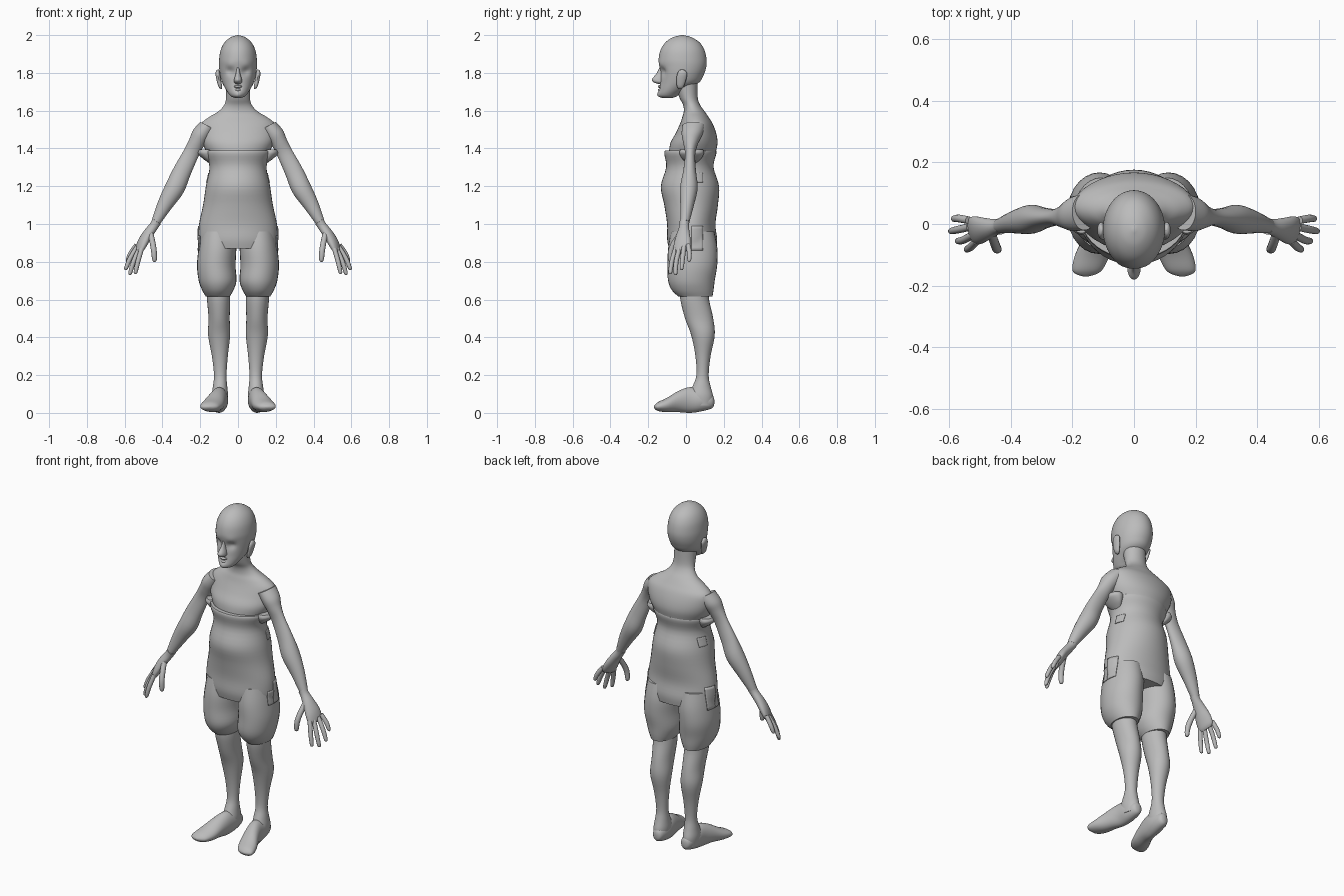
import bpy
import bmesh
from math import cos, sin, pi, exp
from mathutils import Vector
from mathutils.bvhtree import BVHTree

cube = bpy.data.objects.get("Cube")
if cube:
    bpy.data.objects.remove(cube, do_unlink=True)

clay = bpy.data.materials.new("plain_grey")
clay.use_nodes = True
GREY = (.5, .5, .5, 1)
clay.diffuse_color = GREY
clay.node_tree.nodes["Principled BSDF"].inputs["Base Color"].default_value = GREY

X, Y, Z = Vector((1, 0, 0)), Vector((0, 1, 0)), Vector((0, 0, 1))
parts = []


def finish(name, bm):
    """Turn a bmesh into a named grey object."""
    bmesh.ops.recalc_face_normals(bm, faces=bm.faces)
    mesh = bpy.data.meshes.new(name)
    bm.to_mesh(mesh)
    bm.free()
    mesh.materials.append(clay)
    obj = bpy.data.objects.new(name, mesh)
    bpy.context.collection.objects.link(obj)
    parts.append(obj)
    return obj


def spline(rows, steps):
    """Smoothly interpolate rows of numbers, passing through each one."""
    padded = [rows[0], *rows, rows[-1]]
    out = []
    for a, b, c, d in zip(padded, padded[1:], padded[2:], padded[3:]):
        for k in range(steps):
            t = k / steps
            out.append([q + .5 * t * (r - p + t * (2 * p - 5 * q + 4 * r - s
                        + t * (3 * (q - r) + s - p)))
                        for p, q, r, s in zip(a, b, c, d)])
    out.append(list(rows[-1]))
    return out


def loft(name, rows, u=X, v=Y, side=1, segments=28, steps=4, shape=None):
    """Skin oval rings; each row is x, y, z, radius along u, radius along v."""
    bm = bmesh.new()
    rings = []
    for x, y, z, ru, rv in spline(rows, steps):
        ring = []
        for i in range(segments):
            a = 2 * pi * i / segments
            p = Vector((x, y, z)) + u * (max(ru, .001) * cos(a)) + v * (max(rv, .001) * sin(a))
            if shape:
                p = shape(p)
            p.x *= side
            ring.append(bm.verts.new(p))
        rings.append(ring)
    for low, high in zip(rings, rings[1:]):
        for i in range(segments):
            j = (i + 1) % segments
            bm.faces.new((low[i], low[j], high[j], high[i]))
    bm.faces.new(rings[0])
    bm.faces.new(rings[-1])
    return finish(name, bm)


def column(name, rows, **options):
    """Upright loft; each row is x, z, front y, back y, half width."""
    return loft(name, [(x, (f + b) / 2, z, w, (b - f) / 2) for x, z, f, b, w in rows], **options)


def digit(name, path, radius, side):
    """Tapered finger or thumb along a path of points."""
    path = [Vector(p) for p in path]
    along = (path[-1] - path[0]).normalized()
    u = along.cross(Y).normalized()
    tip = path[-1]
    rows = [(*p, radius, radius) for p in path[:-1]]
    rows.append((*(tip - along * .01), radius * .8, radius * .8))
    rows.append((*tip, .002, .002))
    loft(name, rows, u, along.cross(u), side, segments=12, steps=3)


def bump(p, centre, size, push):
    """Soft falloff displacement along y."""
    d = (Vector((abs(p.x), p.y, p.z)) - Vector(centre)).length / size
    p.y += push * exp(-d * d)


def face_shape(p):
    bump(p, (.04, -.125, 1.81), .024, .016)    # eye sockets
    bump(p, (.04, -.12, 1.84), .025, -.006)    # brow
    bump(p, (0, -.14, 1.72), .012, .012)       # mouth
    bump(p, (0, -.14, 1.685), .02, -.008)      # chin
    return p


# Head and face
column("head", [
    (0, 1.668, -.125, -.07, .018), (0, 1.675, -.14, -.05, .036), (0, 1.69, -.145, -.03, .05),
    (0, 1.715, -.142, .01, .066), (0, 1.75, -.137, .07, .084), (0, 1.79, -.135, .094, .095),
    (0, 1.83, -.14, .107, .1), (0, 1.87, -.145, .109, .1), (0, 1.92, -.135, .098, .092),
    (0, 1.96, -.11, .073, .072), (0, 1.988, -.07, .03, .04), (0, 2, -.025, -.015, .004),
], segments=48, steps=6, shape=face_shape)
column("nose", [
    (0, 1.83, -.14, -.12, .006), (0, 1.795, -.157, -.11, .012), (0, 1.768, -.18, -.11, .02),
    (0, 1.752, -.174, -.11, .021), (0, 1.742, -.15, -.12, .012)], segments=16)
for height, reach in ((1.728, .01), (1.71, .008)):
    loft("lip", [(-.032, -.126, height, .001, .001), (0, -.14, height, reach, .007),
                 (.032, -.126, height, .001, .001)], Y, Z, segments=12)

# Bare shoulders and neck
column("upper_torso", [
    (0, 1.34, -.09, .15, .14), (0, 1.38, -.09, .158, .165), (0, 1.43, -.082, .167, .19),
    (0, 1.48, -.055, .16, .2), (0, 1.53, -.032, .142, .196), (0, 1.565, -.02, .12, .155),
    (0, 1.595, -.012, .1, .105), (0, 1.63, -.015, .075, .073), (0, 1.67, -.035, .062, .063),
    (0, 1.75, -.06, .06, .064)], segments=40)

# Fitted suit trunk
trunk = column("suit_trunk", [
    (0, 1.388, -.112, .16, .172), (0, 1.37, -.115, .16, .172), (0, 1.3, -.105, .146, .151),
    (0, 1.2, -.133, .175, .17), (0, 1.1, -.115, .169, .185), (0, 1, -.1, .156, .206),
    (0, .92, -.1, .165, .209), (0, .87, -.09, .16, .2)], segments=40)

for side, label in ((1, "left_"), (-1, "right_")):
    # Suit shorts and armhole fold
    shorts = column(label + "suit_leg", [
        (.105, .96, -.08, .15, .09), (.109, .87, -.095, .166, .1), (.115, .78, -.097, .165, .102),
        (.108, .7, -.095, .152, .1), (.107, .65, -.075, .146, .083), (.107, .617, -.042, .14, .064),
    ], side=side)
    column(label + "armhole_fold", [
        (.17, 1.395, -.03, .09, .038), (.17, 1.375, -.035, .095, .045),
        (.16, 1.345, -.02, .08, .025), (.14, 1.32, .01, .05, .01)], side=side, segments=20)

    # Bare lower leg and foot
    column(label + "lower_leg", [
        (.107, .66, -.03, .12, .058), (.103, .6, -.03, .122, .061), (.1, .5, -.005, .144, .056),
        (.1, .41, .028, .152, .058), (.096, .3, .05, .13, .042), (.094, .2, .055, .12, .033),
        (.095, .14, .035, .13, .038), (.096, .09, .015, .143, .043), (.096, .04, .02, .14, .038),
    ], side=side)
    loft(label + "foot", [
        (.09, .15, .06, .005, .01), (.092, .138, .06, .028, .035), (.095, .08, .066, .043, .058),
        (.1, .02, .068, .044, .068), (.115, -.04, .06, .049, .056), (.135, -.1, .042, .056, .038),
        (.15, -.145, .034, .05, .025), (.155, -.162, .032, .034, .014),
        (.156, -.17, .032, .008, .004)], X, Z, side)

    # Arm
    across = Vector((.89, 0, .46))
    loft(label + "arm", [
        (.16, .04, 1.52, .045, .06), (.195, .032, 1.475, .048, .055), (.22, .025, 1.43, .042, .04),
        (.25, .022, 1.37, .042, .027), (.295, .019, 1.28, .048, .034),
        (.335, .015, 1.19, .052, .047), (.388, .006, 1.1, .04, .036), (.435, -.006, 1.01, .024, .024),
    ], across, Y, side)

    # Hand
    wide = Vector((.24, .92, .3)).normalized()
    flat = wide.cross(Vector((.55, -.05, -.83))).normalized()
    loft(label + "palm", [
        (.43, -.007, 1.015, .027, .026), (.445, -.01, .99, .026, .024), (.475, -.016, .95, .036, .025),
        (.503, -.02, .905, .047, .024), (.522, -.022, .868, .047, .018), (.53, -.023, .852, .035, .01),
    ], wide, flat, side)
    digit(label + "thumb", [(.463, -.03, .95), (.452, -.062, .9), (.445, -.08, .855),
                            (.44, -.087, .8)], .015, side)
    for finger, base, middle, tip in (
            ("index", (.51, -.055, .87), (.53, -.075, .8), (.545, -.085, .735)),
            ("middle", (.522, -.035, .87), (.553, -.052, .8), (.575, -.057, .73)),
            ("ring", (.533, -.01, .88), (.57, -.018, .82), (.598, -.024, .757)),
            ("little", (.536, .012, .89), (.568, .018, .845), (.59, .018, .8))):
        digit(label + finger + "_finger", (base, middle, tip), .0125, side)

    # Ear
    loft(label + "ear", [
        (.088, -.03, 1.715, .004, .008), (.094, -.03, 1.728, .01, .018),
        (.102, -.025, 1.765, .012, .026), (.107, -.02, 1.795, .012, .026),
        (.107, -.02, 1.812, .008, .016), (.105, -.02, 1.818, .002, .004)],
        side=side, segments=16)

    # Thin patches sewn on the sides of the suit
    trees = []
    for obj in (trunk, shorts):
        mesh = obj.data
        trees.append(BVHTree.FromPolygons([w.co for w in mesh.vertices],
                                          [p.vertices for p in mesh.polygons]))
    for name, y, z, width, height in (("waist_patch", .04, 1.22, .05, .05),
                                      ("hip_pocket", .03, .86, .06, .13),
                                      ("pocket_corner", -.01, .86, .04, .08)):
        bm = bmesh.new()
        bmesh.ops.create_grid(bm, x_segments=6, y_segments=8, size=.5)
        for vert in bm.verts:
            py, pz = y + (vert.co.x + .5) * width, z + (vert.co.y + .5) * height
            hits = [t.ray_cast(Vector((side, py, pz)), -X * side)[0] for t in trees]
            reach = max(abs(h.x) for h in hits if h)
            vert.co = ((reach + .003) * side, py, pz)
        for face in bm.faces:
            face.normal_update()
        patch = finish(label + name, bm)
        solid = patch.modifiers.new("thickness", "SOLIDIFY")
        solid.thickness = .004
        solid.offset = 0

# Smooth shading with crisp hems
bpy.ops.object.select_all(action="DESELECT")
for obj in parts:
    obj.select_set(True)
bpy.context.view_layer.objects.active = parts[0]
bpy.ops.object.shade_smooth_by_angle(angle=.8)
